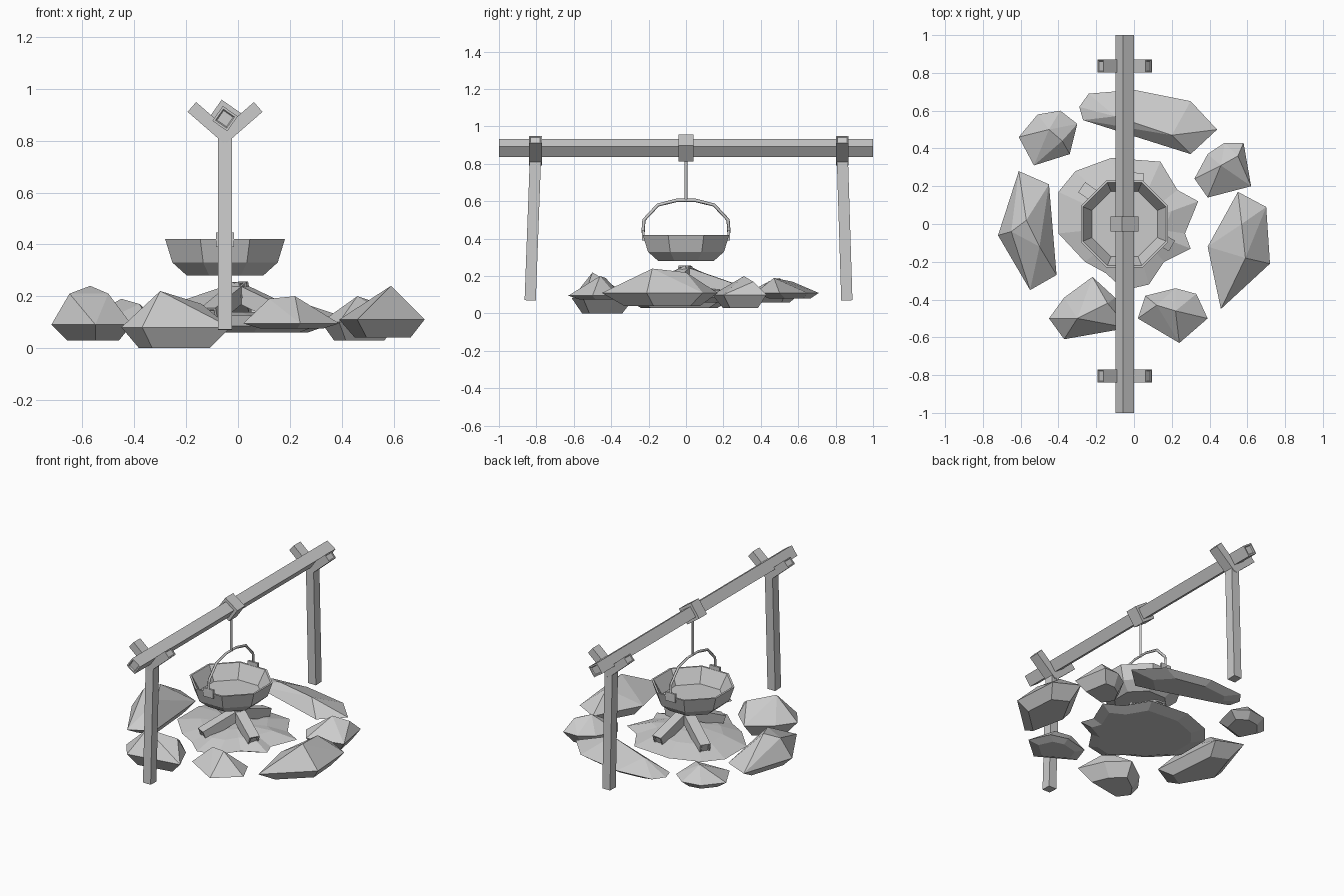
import bpy
import bmesh
from math import cos, sin, pi, radians
from mathutils import Matrix, Vector

cube = bpy.data.objects.get("Cube")
if cube:
    bpy.data.objects.remove(cube, do_unlink=True)

COLOUR = (0.6, 0.6, 0.6, 1)
grey = bpy.data.materials.new("plain grey")
grey.use_nodes = True
grey.diffuse_color = COLOUR
grey.node_tree.nodes["Principled BSDF"].inputs["Base Color"].default_value = COLOUR

CX = -0.05  # shared centre line of the frame and the pot


def finish(name, bm):
    """Turn a bmesh into a named, flat shaded object."""
    bmesh.ops.recalc_face_normals(bm, faces=bm.faces)
    mesh = bpy.data.meshes.new(name)
    bm.to_mesh(mesh)
    bm.free()
    mesh.materials.append(grey)
    obj = bpy.data.objects.new(name, mesh)
    bpy.context.collection.objects.link(obj)
    return obj


def timber(name, start, end, width, depth=None, ref=(0, 1, 0), roll=0, inset=0):
    """Square bar between two points, optionally with recessed ends."""
    start, end = Vector(start), Vector(end)
    axis = end - start
    length = axis.length
    w = axis.normalized()
    u = Vector(ref).cross(w).normalized()
    v = w.cross(u)
    bm = bmesh.new()
    bmesh.ops.create_cube(bm, size=1)
    bmesh.ops.scale(bm, vec=(width, depth or width, length), verts=bm.verts)
    if inset:
        ends = [f for f in bm.faces if abs(f.normal.z) > 0.9]
        bmesh.ops.inset_individual(bm, faces=ends, thickness=inset)
        bmesh.ops.inset_individual(bm, faces=ends, thickness=inset / 2, depth=-inset / 2)
    basis = Matrix((u, v, w)).transposed().to_4x4()
    place = Matrix.Translation((start + end) / 2) @ basis @ Matrix.Rotation(roll, 4, "Z")
    bmesh.ops.transform(bm, matrix=place, verts=bm.verts)
    return finish(name, bm)


def loft(name, outline, rings):
    """Stack scaled copies of an outline, given as (scale, height), and cap both ends."""
    bm = bmesh.new()
    cx = sum(p[0] for p in outline) / len(outline)
    cy = sum(p[1] for p in outline) / len(outline)
    loops = [[bm.verts.new((cx + (x - cx) * s, cy + (y - cy) * s, z)) for x, y in outline]
             for s, z in rings]
    n = len(outline)
    for low, high in zip(loops, loops[1:]):
        for i in range(n):
            j = (i + 1) % n
            bm.faces.new((low[i], low[j], high[j], high[i]))
    bm.faces.new(loops[0][::-1])
    bm.faces.new(loops[-1])
    return finish(name, bm)


def rock(name, outline, low, middle, peaks):
    """Faceted stone: hull of a flat base, a waist outline and a few peaks."""
    bm = bmesh.new()
    cx = sum(p[0] for p in outline) / len(outline)
    cy = sum(p[1] for p in outline) / len(outline)
    for x, y in outline:
        bm.verts.new((x, y, middle))
        bm.verts.new((cx + (x - cx) * 0.65, cy + (y - cy) * 0.65, low))
    for p in peaks:
        bm.verts.new(p)
    hull = bmesh.ops.convex_hull(bm, input=bm.verts)
    loose = [v for v in hull["geom_interior"] if isinstance(v, bmesh.types.BMVert)]
    bmesh.ops.delete(bm, geom=loose, context="VERTS")
    bmesh.ops.dissolve_limit(bm, angle_limit=radians(2), verts=bm.verts, edges=bm.edges)
    return finish(name, bm)


def wire(name, points, radius):
    """Thin four sided wire along a path."""
    curve = bpy.data.curves.new(name, "CURVE")
    curve.dimensions = "3D"
    curve.bevel_depth = radius
    curve.bevel_resolution = 0
    curve.use_fill_caps = True
    spline = curve.splines.new("POLY")
    spline.points.add(len(points) - 1)
    for point, co in zip(spline.points, points):
        point.co = (*co, 1)
    curve.materials.append(grey)
    obj = bpy.data.objects.new(name, curve)
    bpy.context.collection.objects.link(obj)


# Cross beam and the collar that holds the pot
AXIS_Z = 0.885
tilt = radians(35)
timber("cross_beam", (CX, -1, AXIS_Z), (CX, 1, AXIS_Z), 0.07, ref=(0, 0, 1), roll=tilt, inset=0.012)
timber("beam_collar", (CX, -0.04, AXIS_Z), (CX, 0.04, AXIS_Z), 0.105, ref=(0, 0, 1), roll=tilt)

# Forked posts
for label, foot, top in (("front", -0.833, -0.805), ("back", 0.86, 0.836)):
    timber(label + "_post", (CX, foot, 0.07), (CX, top, 0.83), 0.055, 0.06)
    for side, s in (("left", 1), ("right", -1)):
        timber(f"{label}_fork_{side}", (CX - s * 0.01, top, 0.81), (CX + s * 0.128, top, 0.93),
               0.05, 0.068, inset=0.008)

# Pot with an open, hollow top
octagon = [(CX + cos(a) * 0.25, sin(a) * 0.25) for a in (pi / 8 + i * pi / 4 for i in range(8))]
loft("cooking_pot", octagon, [(0.64, 0.28), (0.88, 0.33), (1, 0.42), (0.95, 0.42), (0.75, 0.33)])
for label, s in (("front", -1), ("back", 1)):
    timber(label + "_pot_lug", (CX, s * 0.228, 0.39), (CX, s * 0.228, 0.445), 0.07, 0.014)

# Bail handle and hanging rod
half = [(0.23, 0.43), (0.225, 0.5), (0.15, 0.58), (0.05, 0.605)]
arch = [(CX, -y, z) for y, z in half] + [(CX, y, z) for y, z in reversed(half)]
wire("pot_handle", arch, 0.009)
wire("hanging_rod", [(CX, 0, 0.82), (CX, 0, 0.6)], 0.009)

# Ash bed
ash = [(-0.4, 0.17), (-0.31, 0.28), (-0.12, 0.35), (0.14, 0.33), (0.23, 0.18), (0.34, 0.12),
       (0.27, -0.05), (0.3, -0.13), (0.16, -0.2), (0.08, -0.32), (-0.05, -0.35),
       (-0.15, -0.26), (-0.26, -0.2), (-0.4, -0.05)]
loft("ash_bed", ash, [(0.8, 0.06), (1, 0.085), (0.6, 0.125), (0.25, 0.14)])

# Leaning firewood
for i, (x, y) in enumerate([(0.19, -0.11), (-0.11, -0.21), (-0.27, 0.19), (0.02, 0.26)]):
    timber(f"firewood_{i + 1}", (x, y, 0.125), (-x * 0.1, -y * 0.1, 0.225), 0.065,
           ref=(0, 0, 1), inset=0.012)

# Ring of stones
rock("back_stone", [(-0.29, 0.62), (-0.24, 0.69), (0, 0.71), (0.3, 0.65), (0.44, 0.5),
                    (0.3, 0.37), (-0.27, 0.55)], 0.08, 0.11,
     [(-0.1, 0.57, 0.17), (0.2, 0.47, 0.19)])
rock("back_right_stone", [(-0.61, 0.46), (-0.51, 0.58), (-0.39, 0.6), (-0.3, 0.53),
                          (-0.34, 0.37), (-0.53, 0.31)], 0.06, 0.1,
     [(-0.45, 0.5, 0.19), (-0.38, 0.44, 0.17)])
rock("back_left_stone", [(0.32, 0.24), (0.39, 0.37), (0.48, 0.43), (0.58, 0.43),
                         (0.62, 0.2), (0.39, 0.14)], 0.03, 0.1,
     [(0.46, 0.31, 0.2), (0.55, 0.36, 0.17)])
rock("left_stone", [(0.55, 0.17), (0.7, 0.09), (0.72, -0.21), (0.46, -0.45), (0.39, -0.12)],
     0.04, 0.11, [(0.59, -0.18, 0.24), (0.57, 0, 0.22)])
rock("right_stone", [(-0.61, 0.28), (-0.45, 0.21), (-0.41, -0.27), (-0.55, -0.35),
                     (-0.72, -0.06)], 0.03, 0.09,
     [(-0.57, 0.02, 0.24), (-0.65, -0.04, 0.21), (-0.5, -0.12, 0.21)])
rock("front_right_stone", [(-0.45, -0.5), (-0.37, -0.39), (-0.22, -0.28), (-0.1, -0.39),
                           (-0.03, -0.55), (-0.37, -0.61)], 0, 0.08,
     [(-0.3, -0.5, 0.22), (-0.14, -0.42, 0.17)])
rock("front_left_stone", [(0.02, -0.5), (0.06, -0.38), (0.22, -0.34), (0.33, -0.37),
                          (0.39, -0.5), (0.24, -0.63)], 0.075, 0.095,
     [(0.12, -0.43, 0.19), (0.22, -0.46, 0.2)])
